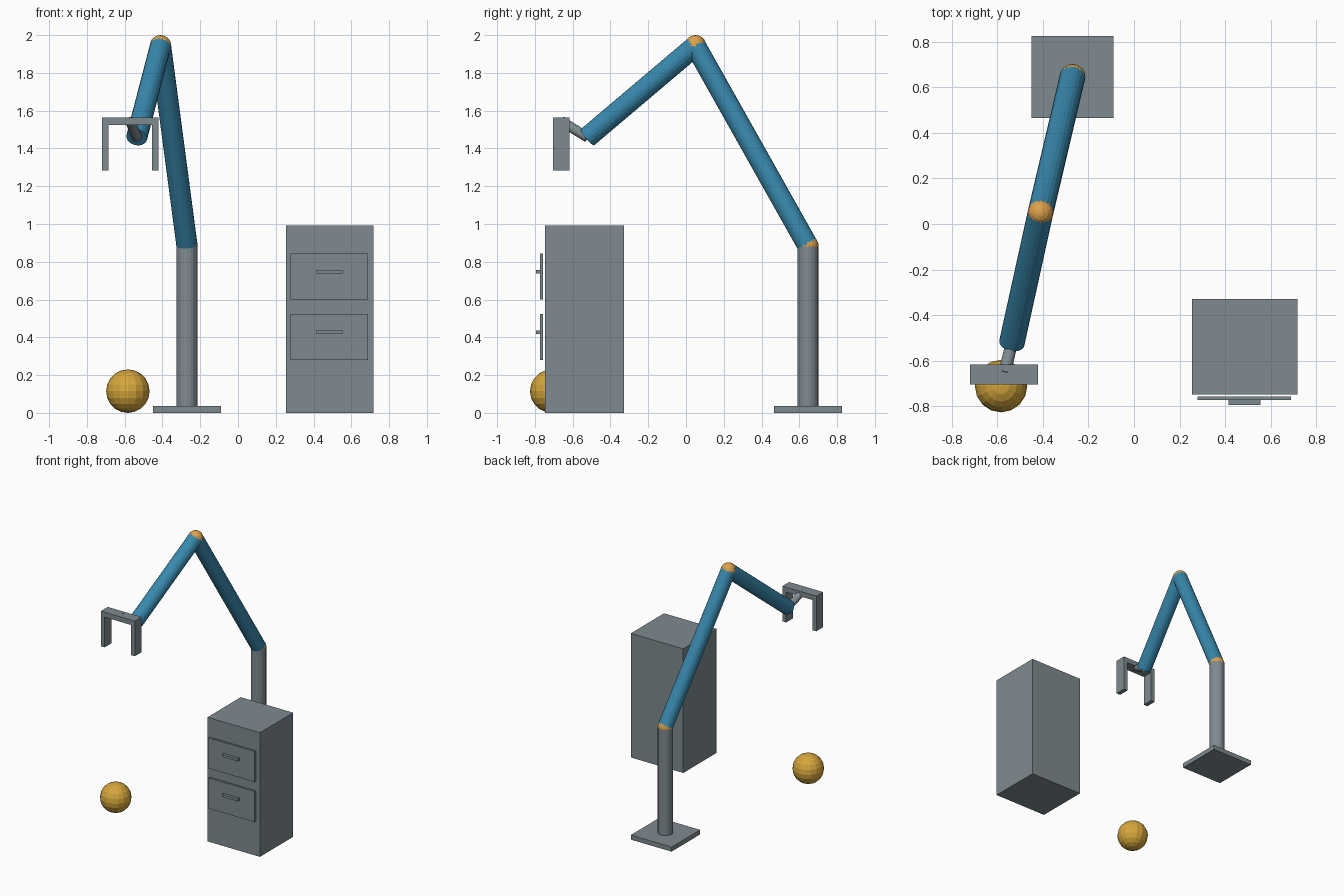
import bpy
from mathutils import Vector

if "Cube" in bpy.data.objects:
    bpy.data.objects.remove(bpy.data.objects["Cube"])


def material(name, rgb):
    m = bpy.data.materials.new(name)
    m.diffuse_color = (*rgb, 1)
    m.use_nodes = True
    m.node_tree.nodes["Principled BSDF"].inputs["Base Color"].default_value = m.diffuse_color
    return m


GREY = material("steel grey", (0.21, 0.255, 0.28))
BLUE = material("arm blue", (0.04, 0.25, 0.42))
ORANGE = material("joint orange", (0.72, 0.36, 0.07))
GOLD = material("ball gold", (0.66, 0.38, 0.045))


def finish(name, mat):
    o = bpy.context.object
    o.name = name
    o.data.materials.append(mat)
    return o


def box(name, x, y, z, mat=GREY):
    """Box from (min, max) ranges on each axis."""
    bpy.ops.mesh.primitive_cube_add(size=1, location=[(a + b) / 2 for a, b in (x, y, z)])
    o = finish(name, mat)
    o.scale = [b - a for a, b in (x, y, z)]
    return o


def rod(name, a, b, r, mat, sides=20):
    """Cylinder running from point a to point b."""
    a, b = Vector(a), Vector(b)
    d = b - a
    bpy.ops.mesh.primitive_cylinder_add(vertices=sides, radius=r, depth=d.length, location=(a + b) / 2,
                                        rotation=d.to_track_quat('Z', 'Y').to_euler())
    return finish(name, mat)


def ball(name, p, r, mat):
    bpy.ops.mesh.primitive_uv_sphere_add(segments=16, ring_count=10, radius=r, location=p)
    return finish(name, mat)


# Arm joints
shoulder = (-0.27, 0.645, 0.885)
elbow = (-0.41, 0.05, 1.943)
wrist = (-0.536, -0.522, 1.459)
hand = (-0.57, -0.66, 1.544)

# Pedestal
box("base_plate", (-0.45, -0.09), (0.465, 0.825), (0, 0.037))
rod("column", (-0.27, 0.645, 0.03), shoulder, 0.056, GREY)

# Arm
ball("shoulder_joint", shoulder, 0.057, ORANGE)
rod("upper_arm", shoulder, elbow, 0.056, BLUE)
ball("elbow_joint", elbow, 0.057, ORANGE)
rod("forearm", elbow, wrist, 0.056, BLUE)
rod("wrist_rod", wrist, hand, 0.027, GREY)

# Gripper
gy = (-0.703, -0.617)
box("gripper_bar", (-0.72, -0.42), gy, (1.523, 1.563))
box("gripper_finger_left", (-0.72, -0.686), gy, (1.282, 1.523))
box("gripper_finger_right", (-0.454, -0.42), gy, (1.282, 1.523))

# Cabinet with two drawers
box("cabinet", (0.254, 0.717), (-0.747, -0.328), (0, 0.992))
for i, z in enumerate((0.402, 0.722)):
    box(f"drawer_front_{i}", (0.278, 0.688), (-0.773, -0.757), (z - 0.122, z + 0.122))
    zh = z + 0.025
    box(f"drawer_handle_{i}", (0.415, 0.554), (-0.793, -0.772), (zh - 0.01, zh + 0.01))

# Ball on the floor
ball("ball", (-0.583, -0.711, 0.115), 0.115, GOLD)
